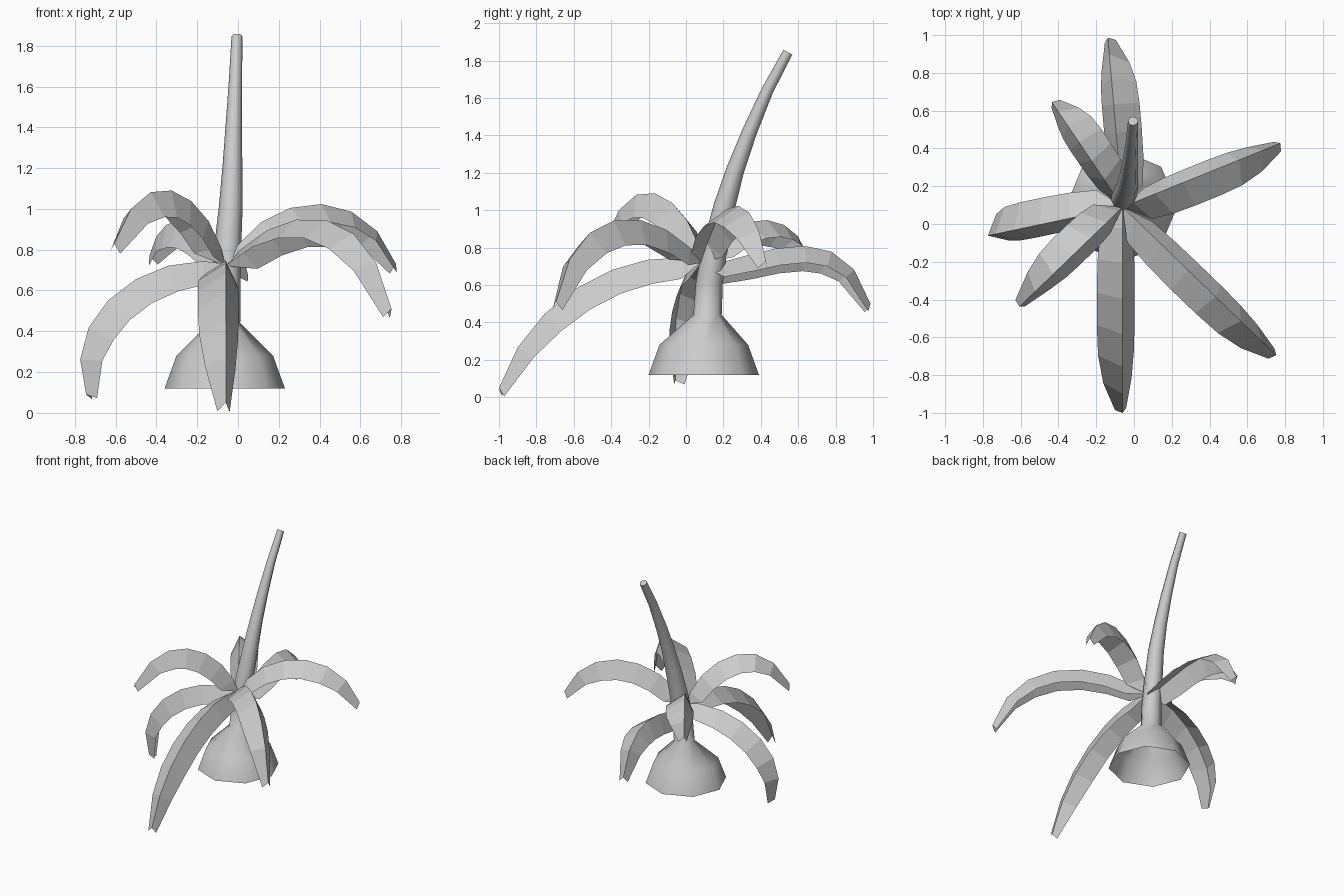
import bpy, bmesh
from math import radians, cos, sin, pi
from mathutils import Vector

if "Cube" in bpy.data.objects:
    bpy.data.objects.remove(bpy.data.objects["Cube"])


def add_object(name, bm):
    bmesh.ops.recalc_face_normals(bm, faces=bm.faces)
    mesh = bpy.data.meshes.new(name)
    bm.to_mesh(mesh)
    bm.free()
    obj = bpy.data.objects.new(name, mesh)
    bpy.context.collection.objects.link(obj)
    return obj


# Trunk: eight-sided tube, flared open base and leaning tip (x, y, z, radius, slope)
RINGS = [
    (-.065, .095, .12, .295, 0), (-.065, .095, .28, .237, 0),
    (-.065, .115, .44, .076, 0), (-.06, .125, .62, .072, .1),
    (-.05, .16, .82, .066, .2), (-.035, .205, 1.02, .058, .27),
    (-.027, .265, 1.22, .048, .35), (-.02, .34, 1.42, .040, .42),
    (-.012, .435, 1.64, .032, .5), (-.005, .545, 1.845, .027, .58),
]
bm = bmesh.new()
loops = []
for x, y, z, r, slope in RINGS:
    k = 1 / (1 + slope * slope) ** .5
    loops.append([bm.verts.new((x + r * cos(a), y + r * k * sin(a), z - r * k * slope * sin(a)))
                  for a in (i * pi / 4 for i in range(8))])
for lo, hi in zip(loops, loops[1:]):
    for i in range(8):
        f = bm.faces.new((lo[i], lo[(i + 1) % 8], hi[(i + 1) % 8], hi[i]))
        f.smooth = True
bm.faces.new(loops[-1])
add_object("trunk", bm)


# Leaves: folded blades along a cubic rib
ROOT = Vector((-.06, .09, 0))
STATIONS = [(0, 0), (.1, .85), (.25, .97), (.4, 1), (.55, 1), (.7, .95), (.85, .75), (1, .3)]


def rib(t, pts):
    # cubic through four points at t = 0, 1/3, 2/3, 1
    s = 3 * t
    w = (-(s - 1) * (s - 2) * (s - 3) / 6, s * (s - 2) * (s - 3) / 2,
         -s * (s - 1) * (s - 3) / 2, s * (s - 1) * (s - 2) / 6)
    return sum((Vector(p) * k for p, k in zip(pts, w)), Vector((0, 0)))


def leaf(name, azimuth, pts):
    a = radians(azimuth)
    out = Vector((cos(a), sin(a), 0))
    right = Vector((sin(a), -cos(a), 0))
    up = Vector((0, 0, 1))
    bm = bmesh.new()
    rows = []
    for t, w in STATIONS:
        p = rib(t, pts)
        d = (rib(t + .02, pts) - rib(t - .02, pts)).normalized()
        centre = ROOT + out * p.x + up * p.y
        down = out * d.y - up * d.x
        ahead = (out * d.x + up * d.y) * (.035 if t == 1 else 0)
        wide = centre + (right * .137 + down * .09) * w + ahead
        steep = centre + (right * -.063 + down * .135) * w + ahead
        mid = bm.verts.new(centre)
        rows.append((mid, mid, mid) if w == 0 else (bm.verts.new(wide), mid, bm.verts.new(steep)))
    for lo, hi in zip(rows, rows[1:]):
        for i in (0, 1):
            bm.faces.new(list(dict.fromkeys((lo[i], lo[i + 1], hi[i + 1], hi[i]))))
    add_object(name, bm)


LEAVES = {
    "front_leaf": (-90, (0, .73), (.40, .71), (.81, .48), (1.09, .05)),
    "front_right_leaf": (-44, (0, .72), (.39, .93), (.83, .90), (1.13, .51)),
    "right_leaf": (22, (0, .72), (.27, .98), (.63, 1.0), (.90, .73)),
    "back_leaf": (95, (0, .70), (.32, .78), (.66, .79), (.90, .50)),
    "back_left_leaf": (124, (0, .72), (.24, .92), (.50, .93), (.67, .77)),
    "left_leaf": (192, (0, .73), (.38, .69), (.67, .45), (.70, .09)),
    "front_left_leaf": (224, (0, .72), (.18, 1.0), (.48, 1.09), (.76, .83)),
}
for name, (azimuth, *pts) in LEAVES.items():
    leaf(name, azimuth, pts)
